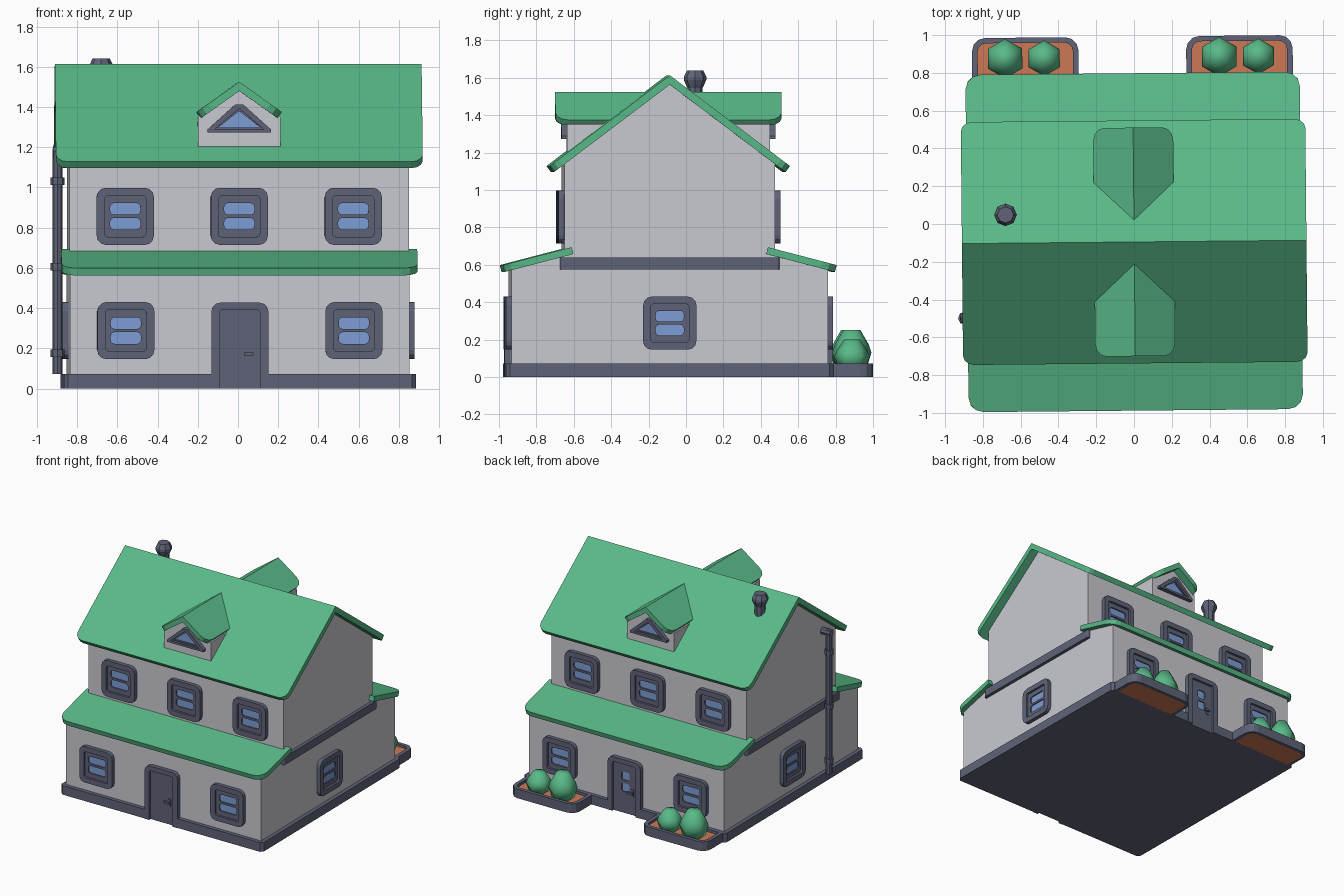
import bpy, bmesh, math
from mathutils import Matrix, Vector

if "Cube" in bpy.data.objects:
    bpy.data.objects.remove(bpy.data.objects["Cube"])


def material(name, rgb):
    lin = [((c / 255 + 0.055) / 1.055) ** 2.4 for c in rgb]
    m = bpy.data.materials.new(name)
    m.diffuse_color = (*lin, 1)
    m.use_nodes = True
    m.node_tree.nodes["Principled BSDF"].inputs["Base Color"].default_value = m.diffuse_color
    return m


GREEN = material("roof green", (89, 185, 136))
WALL = material("wall grey", (201, 201, 209))
SLATE = material("trim slate", (95, 99, 119))
GLASS = material("window blue", (125, 157, 213))
SOIL = material("soil orange", (205, 120, 85))

CY = -0.095                                   # depth centre of the house
WX, WY, UY = 0.845, 0.845, 0.563              # wall half sizes: width, lower depth, upper depth
TURN = Matrix.Rotation(math.radians(0.55), 4, 'Z')   # the whole house is turned slightly
T = lambda x, y, z: Matrix.Translation((x, y, z))
R = lambda deg, axis: Matrix.Rotation(math.radians(deg), 4, axis)


def face_frame(deg, u, dist, z):
    """Frame on a facade: local x along it, local y up, local z outward."""
    return T(0, CY, 0) @ R(deg, 'Z') @ T(u, -dist, z) @ R(90, 'X')


def finish(bm, name, mat, matrix, smooth=False):
    bmesh.ops.recalc_face_normals(bm, faces=bm.faces)
    for f in bm.faces:
        f.smooth = smooth
    me = bpy.data.meshes.new(name)
    bm.to_mesh(me)
    bm.free()
    me.materials.append(mat)
    ob = bpy.data.objects.new(name, me)
    ob.matrix_world = TURN @ matrix
    bpy.context.collection.objects.link(ob)
    return ob


def plate(name, loops, depth, mat, matrix):
    """Extrude an outline (and optional hole outlines) along local z."""
    bm = bmesh.new()
    caps = ([], [])
    rings = []
    for pts in loops:
        lo, hi = ([bm.verts.new((x, y, z)) for x, y in pts] for z in (0, depth))
        rings.append((lo, hi))
        for i in range(len(pts)):
            j = (i + 1) % len(pts)
            bm.faces.new((lo[i], lo[j], hi[j], hi[i]))
            for k, ring in enumerate((lo, hi)):
                caps[k].append(bm.edges.get((ring[i], ring[j])))
    for k in (0, 1):
        if len(loops) == 1:
            bm.faces.new(rings[0][k])
        else:
            bmesh.ops.triangle_fill(bm, use_beauty=True, edges=caps[k])
    return finish(bm, name, mat, matrix)


def rrect(x0, y0, x1, y1, r=(0, 0, 0, 0), seg=3):
    """Rounded rectangle; radii in order low-left, low-right, top-right, top-left."""
    if not isinstance(r, tuple):
        r = (r,) * 4
    pts = []
    for k, (x, y, sx, sy) in enumerate(((x0, y0, 1, 1), (x1, y0, -1, 1), (x1, y1, -1, -1), (x0, y1, 1, -1))):
        if r[k] == 0:
            pts.append((x, y))
            continue
        for i in range(seg + 1):
            a = math.radians(180 + 90 * k + 90 * i / seg)
            pts.append((x + r[k] * (sx + math.cos(a)), y + r[k] * (sy + math.sin(a))))
    return pts


def lathe(name, profile, sides, mat, matrix, smooth=False):
    """Closed turned shape from (radius, z) rings."""
    bm = bmesh.new()
    rings = []
    for r, z in profile:
        rings.append([bm.verts.new((r * math.sin(2 * math.pi * i / sides), r * math.cos(2 * math.pi * i / sides), z))
                      for i in range(sides)])
    for a, b in zip(rings, rings[1:]):
        for i in range(sides):
            j = (i + 1) % sides
            bm.faces.new((a[i], a[j], b[j], b[i]))
    bm.faces.new(rings[0])
    bm.faces.new(rings[-1])
    return finish(bm, name, mat, matrix, smooth)


# Walls: one side profile running the full width
half = [(WY, 0.01), (WY, 0.59), (UY, 0.665), (UY, 1.16)]
profile = half + [(0, 1.585)] + [(-u, z) for u, z in reversed(half)]
plate("walls", [profile], 2 * WX, WALL, face_frame(90, 0, -WX, 0))

# Base slab with a notch at each door, and the band between floors
b, n, d = 0.875, 0.14, 0.845
plate("base_slab", [[(-b + .02, -b), (-n, -b), (-n, -d), (n, -d), (n, -b), (b - .02, -b), (b, -b + .02),
                     (b, b - .02), (b - .02, b), (n, b), (n, d), (-n, d), (-n, b), (-b + .02, b),
                     (-b, b - .02), (-b, -b + .02)]], 0.072, SLATE, T(0, CY, 0))
plate("floor_band", [rrect(-0.87, -0.587, 0.87, 0.587, 0.015)], 0.063, SLATE, T(0, CY, 0.575))

# Main roof and lower roofs
PITCH, LOW = math.degrees(math.atan(0.755)), math.degrees(math.atan(0.26))
for side, deg in (("front", 0), ("back", 180)):
    turn = T(0, CY, 0) @ R(deg, 'Z')
    length = 0.643 / math.cos(math.radians(PITCH))
    plate(side + "_main_roof", [rrect(-0.912, -length, 0.912, 0, (0.06, 0.06, 0, 0))], -0.04, GREEN,
          turn @ T(0, 0, 1.613) @ R(PITCH, 'X'))
    length = (0.893 - 0.525) / math.cos(math.radians(LOW))
    plate(side + "_lower_roof", [rrect(-0.885, -length, 0.885, 0, (0.08, 0.08, 0, 0))], -0.038, GREEN,
          turn @ T(0, -0.525, 0.694) @ R(LOW, 'X'))


def window(name, deg, u, dist, z):
    m = face_frame(deg, u, dist, z)
    plate(name + "_frame", [rrect(-.142, -.142, .142, .142, .045), rrect(-.102, -.102, .102, .102, .015)], 0.03, SLATE, m)
    panes = [rrect(-.075, c - .029, .075, c + .029, .02) for c in (-.037, .037)]
    plate(name + "_sash", [rrect(-.103, -.103, .103, .103)] + panes, 0.013, SLATE, m)
    plate(name + "_glass", [rrect(-.09, -.09, .09, .09)], 0.004, GLASS, m)


def door(name, deg, glazed):
    m = face_frame(deg, 0, WY, 0)
    outer = rrect(-.142, 0, .142, .427, (0, 0, .045, .045))
    inner = rrect(-.102, 0, .102, .39, (0, 0, .015, .015))
    # open-bottomed frame: outer outline one way, inner outline back
    plate(name + "_frame", [outer[1:] + outer[:1] + inner[:1] + inner[:0:-1]], 0.033, SLATE, m)
    panes = [rrect(-.033, c - .033, .033, c + .033, .012) for c in (.20, .29)] if glazed else []
    plate(name + "_leaf", [rrect(-.103, 0, .103, .391)] + panes, 0.014, SLATE, m)
    if glazed:
        plate(name + "_glass", [rrect(-.05, .15, .05, .34)], 0.006, GLASS, m)
    plate(name + "_handle_plate", [rrect(.045, .14, .075, .20, .006)], 0.02, SLATE, m)
    plate(name + "_handle_lever", [rrect(.02, .163, .068, .18)], 0.012, SLATE, m @ T(0, 0, .02))


def dormer(name, deg):
    # Gabled body
    plate(name + "_wall", [[(-.205, 1.17), (.205, 1.17), (.205, 1.35), (0, 1.495), (-.205, 1.35)]],
          -0.36, WALL, face_frame(deg, 0, 0.543, 0))
    # Two roof panels
    slope = math.degrees(math.atan(0.71))
    length = 0.212 / math.cos(math.radians(slope))
    for s, tag in ((1, "right"), (-1, "left")):
        x0, x1, r = (-.605, -.1, (.07, 0, 0, 0)) if s == 1 else (.1, .605, (0, .07, 0, 0))
        plate(f"{name}_roof_{tag}", [rrect(x0, -length, x1, 0, r)], -0.037, GREEN,
              T(0, CY, 0) @ R(deg + 90 * s, 'Z') @ T(0, 0, 1.525) @ R(slope, 'X'))
    # Triangular window
    m = face_frame(deg, 0, 0.543, 0)
    outer = [(-.158, 1.272), (.158, 1.272), (.158, 1.288), (.02, 1.412), (-.02, 1.412), (-.158, 1.288)]
    tri = lambda w, z0, z1: [(-w, z0), (w, z0), (0, z1)]
    plate(name + "_window_frame", [outer, tri(.122, 1.288, 1.393)], 0.03, SLATE, m)
    plate(name + "_window_sash", [tri(.13, 1.285, 1.397), tri(.105, 1.298, 1.38)], 0.013, SLATE, m)
    plate(name + "_window_glass", [tri(.11, 1.295, 1.384)], 0.004, GLASS, m)


# Windows, doors and dormers on both long sides
for side, deg in (("front", 0), ("back", 180)):
    for i in (-1, 0, 1):
        window(f"{side}_upper_window_{i + 2}", deg, 0.567 * i, UY, 0.856)
        if i:
            window(f"{side}_lower_window_{i + 2}", deg, 0.567 * i, WY, 0.288)
    door(side + "_door", deg, side == "back")
    dormer(side + "_dormer", deg)
for side, deg in (("right", 90), ("left", -90)):
    window(side + "_side_window", deg, 0, WX, 0.288)

# Planters with bushes behind the house
for side, x in (("left", -0.562), ("right", 0.572)):
    cx = x - 0.005 if x > 0 else x + 0.005 - 0.01
    plate(side + "_planter_rim", [rrect(cx - .282, .76, cx + .282, .992, (0, 0, .07, .07)),
                                  rrect(cx - .252, .782, cx + .252, .964, (0, 0, .045, .045))],
          0.072, SLATE, Matrix())
    plate(side + "_planter_soil", [rrect(cx - .255, .775, cx + .255, .967, (0, 0, .045, .045))], 0.052, SOIL, Matrix())
    for tag, dx, r, h in (("tall", -.107, .105, .25), ("short", .1, .095, .2)):
        lathe(f"{side}_{tag}_bush", [(r * .75, .045), (r, .05 + (h - .05) * .4), (r * .86, .05 + (h - .05) * .62),
                                     (r * .45, h)], 6, GREEN, T(cx + dx, .882, 0), True)

# Chimney pot
lathe("chimney", [(.04, 1.42), (.04, 1.545), (.048, 1.56), (.06, 1.588), (.06, 1.605), (.043, 1.64)],
      8, SLATE, T(-.68, .055, 0))

# Downpipe with collars and a top elbow into the wall
px, py = -0.902, CY - 0.395
lathe("downpipe", [(.025, .072), (.025, 1.19), (.018, 1.205)], 8, SLATE, T(px, py, 0))
for i, z in enumerate((.175, .605, 1.03)):
    lathe(f"downpipe_collar_{i + 1}", [(.034, z - .019), (.034, z + .019)], 8, SLATE, T(px, py, 0))
lathe("downpipe_elbow", [(.027, -.022), (.027, .07)], 8, SLATE, T(px, py, 1.18) @ R(90, 'Y'))
